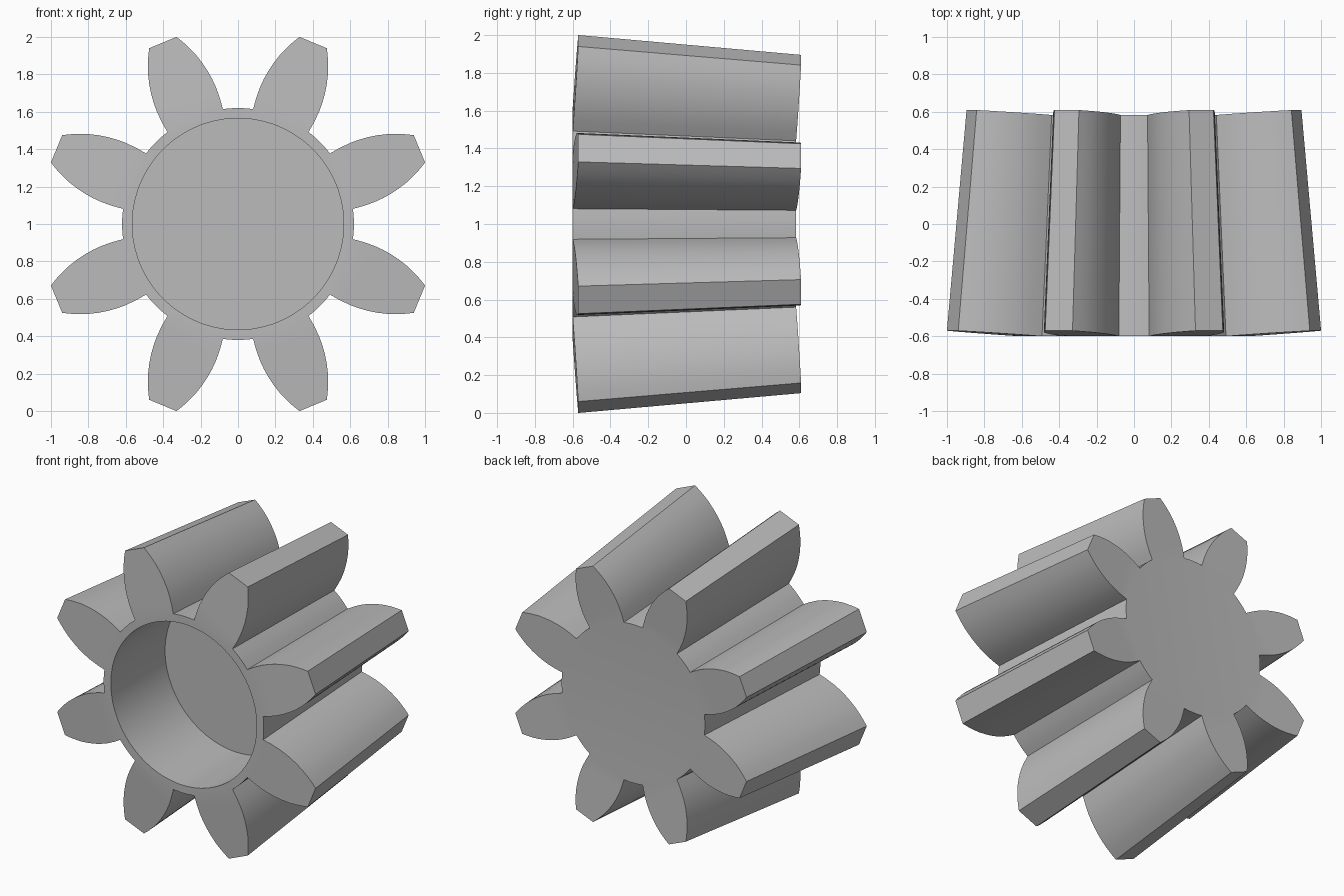
import bpy, bmesh
from math import radians, sin, cos, hypot, atan2

cube = bpy.data.objects.get("Cube")
if cube:
    bpy.data.objects.remove(cube, do_unlink=True)

TEETH = 8
ROOT, BORE = 0.62, 0.565
FRONT, BACK, FLOOR = -0.6, 0.583, 0.0
TAPER = 0.895          # back section relative to the front
LEAN = 0.068           # how far tooth ends lean back per unit of radius

# Tooth flank above the root: radial distance, half width
FLANK = [(0.66, 0.168), (0.72, 0.171), (0.77, 0.169), (0.82, 0.163), (0.87, 0.153),
         (0.924, 0.138), (0.965, 0.122), (1.01, 0.101), (1.05, 0.079)]
# Root circle angles over one tooth pitch: under the tooth, then the valley
UNDER = [-15, -9, -3, 3, 9, 15]
VALLEY = [20, 25]

grey = bpy.data.materials.new("steel grey")
grey.use_nodes = True
colour = (0.5, 0.5, 0.5, 1)
grey.diffuse_color = colour
grey.node_tree.nodes["Principled BSDF"].inputs["Base Color"].default_value = colour

bm = bmesh.new()


def point(r, a, y, scale=1.0):
    return bm.verts.new((r * scale * cos(a), y, 1 + r * scale * sin(a)))


def bridge(a, b, closed=True):
    n = len(a)
    for i in range(n if closed else n - 1):
        j = (i + 1) % n
        bm.faces.new((a[i], a[j], b[j], b[i]))


def gear_end(y, scale):
    """One end section: root circle, outer outline and leaning tooth faces."""
    root, outline = [], []
    for k in range(TEETH):
        mid = radians(360 / TEETH * (k + 0.5))
        base = [point(ROOT, mid + radians(d), y, scale) for d in UNDER]
        valley = [point(ROOT, mid + radians(d), y, scale) for d in VALLEY]
        sides = [(u, -v) for u, v in FLANK] + [(u, v) for u, v in reversed(FLANK)]
        tooth = []
        for u, v in sides:
            r = hypot(u, v)
            tooth.append(point(r, mid + atan2(v, u), y + LEAN * scale * (r - ROOT), scale))
        bm.faces.new([base[0]] + tooth + base[:0:-1])
        root += base + valley
        outline += [base[0]] + tooth + [base[-1]] + valley
    return root, outline


# Toothed body
front_root, front_outline = gear_end(FRONT, 1.0)
back_root, back_outline = gear_end(BACK, TAPER)
bridge(front_outline, back_outline)
bm.faces.new(back_root)

# Blind bore in the front, with its rim and floor
angles = [radians(360 / TEETH * (k + 0.5) + d) for k in range(TEETH) for d in UNDER + VALLEY]
rim = [point(BORE, a, FRONT) for a in angles]
floor = [point(BORE, a, FLOOR) for a in angles]
bridge(front_root, rim)
bridge(rim, floor)
bm.faces.new(floor)

bmesh.ops.recalc_face_normals(bm, faces=bm.faces)
mesh = bpy.data.meshes.new("bevel_gear")
bm.to_mesh(mesh)
bm.free()
mesh.materials.append(grey)
gear = bpy.data.objects.new("bevel_gear", mesh)
bpy.context.collection.objects.link(gear)

bpy.ops.object.select_all(action="DESELECT")
gear.select_set(True)
bpy.context.view_layer.objects.active = gear
bpy.ops.object.shade_smooth_by_angle(angle=radians(25))
